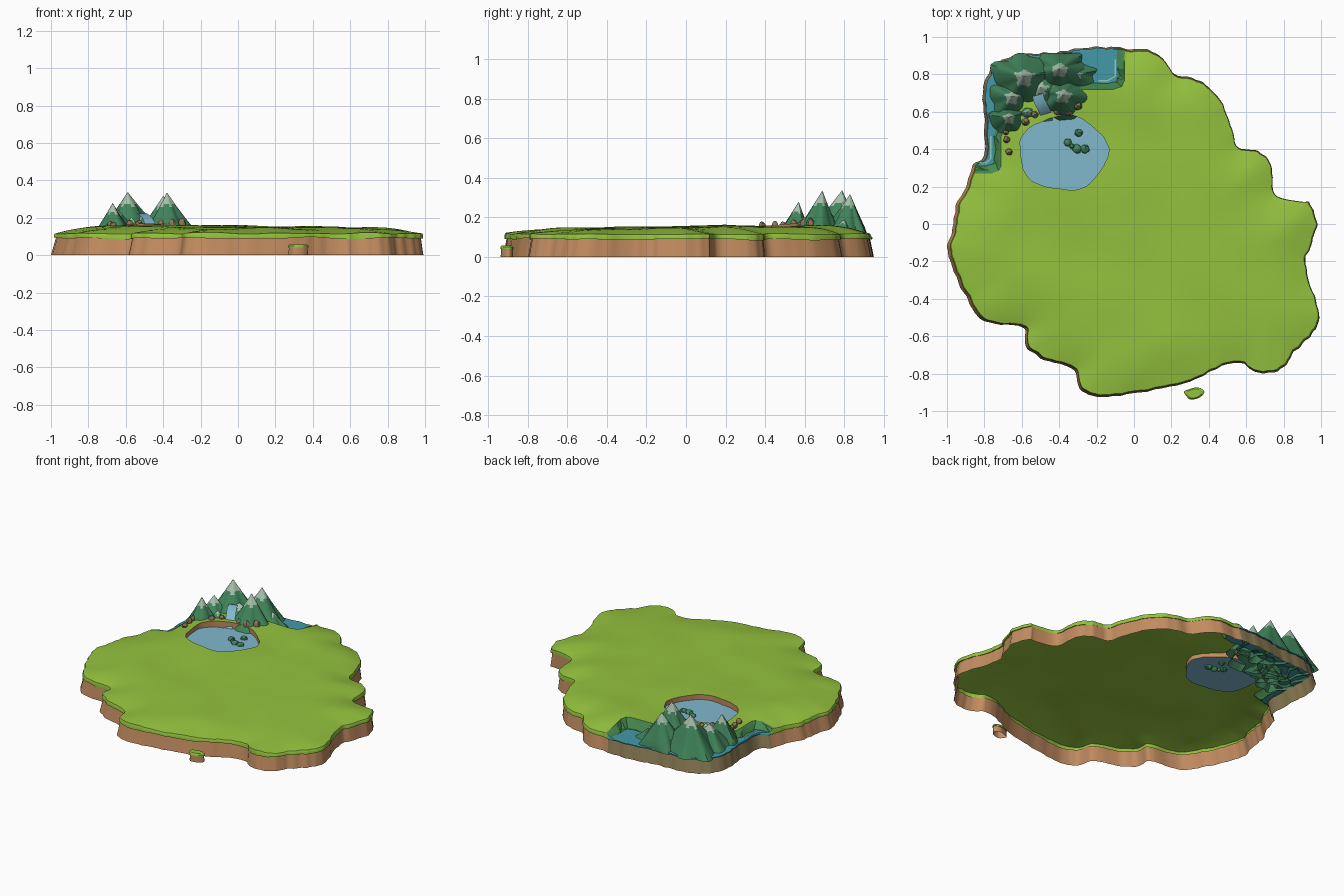
import bpy, bmesh, math, random
from mathutils import Vector, noise, kdtree, geometry

if "Cube" in bpy.data.objects:
    bpy.data.objects.remove(bpy.data.objects["Cube"])

random.seed(4)

def mat(name, r, g, b):
    m = bpy.data.materials.new(name)
    lin = [((c / 255 + 0.055) / 1.055) ** 2.4 for c in (r, g, b)]
    m.diffuse_color = (*lin, 1)
    m.use_nodes = True
    m.node_tree.nodes["Principled BSDF"].inputs["Base Color"].default_value = m.diffuse_color
    return m

GRASS = mat("grass green", 148, 194, 62)
EARTH = mat("earth brown", 194, 140, 96)
WET = mat("wet earth", 140, 124, 84)
LAKE = mat("lake blue", 128, 184, 206)
SEA = mat("sea teal", 66, 152, 168)
BANK = mat("bank green", 72, 138, 78)
HILL = mat("mountain green", 64, 132, 90)
SNOW = mat("peak grey", 168, 194, 172)
ROCK = mat("rock brown", 134, 118, 84)
FOAM = mat("foam pale", 150, 202, 176)

def make(name, verts, faces, mats, idx=None, smooth=40):
    me = bpy.data.meshes.new(name)
    me.from_pydata([tuple(v) for v in verts], [], faces)
    for m in mats:
        me.materials.append(m)
    if idx:
        me.polygons.foreach_set("material_index", idx)
    bm = bmesh.new()
    bm.from_mesh(me)
    bmesh.ops.delete(bm, geom=[v for v in bm.verts if not v.link_faces], context='VERTS')
    bmesh.ops.recalc_face_normals(bm, faces=bm.faces)
    bm.to_mesh(me)
    bm.free()
    ob = bpy.data.objects.new(name, me)
    bpy.context.collection.objects.link(ob)
    bpy.ops.object.select_all(action='DESELECT')
    ob.select_set(True)
    bpy.context.view_layer.objects.active = ob
    if smooth:
        bpy.ops.object.shade_smooth_by_angle(angle=math.radians(smooth))
    return ob

def loft(name, rows, mats, rule=None, cap=False, smooth=40):
    # closed rings of equal length joined into a skin
    n = len(rows[0])
    verts = [v for r in rows for v in r]
    faces, idx = [], []
    for k in range(len(rows) - 1):
        for i in range(n):
            j = (i + 1) % n
            faces.append((k * n + i, k * n + j, k * n + n + j, k * n + n + i))
            idx.append(rule(k, i) if rule else 0)
    if cap:
        faces.append(tuple(range(len(verts) - n, len(verts))))
        idx.append(len(mats) - 1)
    return make(name, verts, faces, mats, idx, smooth)

def ribbon(name, pts, width, m):
    verts = []
    for i, p in enumerate(pts):
        t = Vector(pts[min(i + 1, len(pts) - 1)]) - Vector(pts[max(i - 1, 0)])
        s = Vector((-t.y, t.x, 0)).normalized() * width / 2
        verts += [Vector(p) + s, Vector(p) - s]
    return make(name, verts, [(2*i, 2*i+1, 2*i+3, 2*i+2) for i in range(len(pts) - 1)], [m])

def inside(p, poly):
    c = False
    for i in range(len(poly)):
        a, b = poly[i - 1], poly[i]
        if (a[1] > p[1]) != (b[1] > p[1]) and p[0] < (b[0]-a[0]) * (p[1]-a[1]) / (b[1]-a[1]) + a[0]:
            c = not c
    return c

def n2(p, f, s=0):
    return noise.noise(Vector((p[0] * f, p[1] * f, s)))

# island coastline, smoothed and crinkled
COAST = [(.94,.11),(.975,0),(.94,-.13),(.915,-.2),(.94,-.32),(.99,-.48),(.95,-.59),(.865,-.67),(.81,-.76),
    (.7,-.8),(.62,-.775),(.57,-.74),(.43,-.775),(.3,-.845),(.03,-.9),(-.19,-.925),(-.29,-.88),(-.33,-.775),
    (-.5,-.72),(-.58,-.64),(-.6,-.55),(-.8,-.52),(-.9,-.39),(-.98,-.21),(-.995,-.11),(-.965,0),(-.95,.11),
    (-.89,.21),(-.86,.32),(-.8,.37),(-.8,.56),(-.81,.7),(-.77,.82),(-.64,.9),(-.45,.915),(-.235,.945),
    (-.05,.94),(.085,.925),(.165,.87),(.22,.8),(.35,.765),(.46,.66),(.52,.51),(.555,.41),(.66,.39),
    (.73,.32),(.755,.16),(.89,.12)]
O = []
for i in range(len(COAST)):
    a, b, c, d = (Vector(COAST[(i + k) % len(COAST)]) for k in (-1, 0, 1, 2))
    for s in range(7):
        t = s / 7
        p = 0.5 * (2*b + (c-a)*t + (2*a-5*b+4*c-d)*t*t + (3*b-a-3*c+d)*t**3)
        O.append(p * (1 + 0.012 * n2(p, 22)))
G = [p * 0.986 + Vector((0.007, 0)) for p in O]
kd = kdtree.KDTree(len(G))
for i, p in enumerate(G):
    kd.insert((p.x, p.y, 0), i)
kd.balance()

# sea inlet (inner edge) and its bank (outer edge)
INLET = [(-.09,1.1),(-.09,.78),(-.105,.76),(-.14,.75),(-.27,.76),(-.6,.7),(-.72,.55),(-.75,.47),(-.75,.34),
         (-.76,.32),(-.79,.31),(-1.1,.32),(-1.1,1.1)]
SHORE = [(-.05,1.1),(-.05,.77),(-.065,.735),(-.11,.72),(-.27,.72),(-.58,.66),(-.68,.53),(-.71,.47),(-.71,.31),
         (-.725,.285),(-.76,.27),(-1.1,.27),(-1.1,1.1)]
MID = [((a[0]+b[0])/2, (a[1]+b[1])/2) for a, b in zip(INLET, SHORE)]
LC = Vector((-.378, .38))
POND = []
for i in range(72):
    a = i * math.tau / 72
    r = 1 + 0.035 * math.sin(5*a + 1) + 0.03 * n2((math.cos(a), math.sin(a)), 5)
    POND.append(LC + Vector((.235 * r * math.cos(a), .198 * r * math.sin(a))))

def height(p):
    if inside(p, MID):
        return 0.1
    f = min(kd.find((p[0], p[1], 0))[2] / 0.3, 1)
    edge = 0.116 + 0.008 * n2(p, 5, 3)
    top = 0.152 + 0.014 * p[1] - 0.005 * p[0] + 0.011 * n2(p, 3.2, 7)
    return edge + (top - edge) * (1 - (1 - f) ** 2.5)

# triangulated land sheet: coast, inlet, shore and pond are constraint loops
pts, edges = [], []
for loop in (G, POND, INLET, SHORE):
    s, n = len(pts), len(loop)
    pts += [Vector(p) for p in loop]
    edges += [(s + i, s + (i + 1) % n) for i in range(n)]
for i in range(-28, 29):
    for j in range(-28, 29):
        p = Vector((i + (j % 2) * 0.5, j)) * 0.036
        q = (p - LC)
        if kd.find((p.x, p.y, 0))[2] > 0.022 and abs(math.hypot(q.x / .235, q.y / .198) - 1) > 0.09:
            pts.append(p)
res = geometry.delaunay_2d_cdt(pts, edges, [], 0, 1e-5)
V = [Vector((p.x, p.y, height(p))) for p in res[0]]
parts = {"grass": [], "bank": [], "sea": []}
for f in res[2]:
    c = sum((V[i] for i in f), Vector()) / len(f)
    if not inside(c, G) or inside(c, POND):
        continue
    key = "sea" if inside(c, INLET) else "bank" if inside(c, SHORE) else "grass"
    parts[key].append(tuple(f))
make("grass_top", V, parts["grass"], [GRASS])
make("inlet_bank", V, parts["bank"], [BANK])
make("inlet_water", V, parts["sea"], [SEA])

# open earth cliff and the overhanging turf lip
wet = [1 if inside(p, MID) else 0 for p in G]
H = [height(p) for p in G]
rim = [min(0.094 + 0.012 * n2(p, 4, 9), h - 0.006) for p, h in zip(G, H)]
def ring(src, k, zs):
    return [(p.x * k, p.y * k, z) for p, z in zip(src, zs)]
low = ring(G, .993, rim)
loft("cliff", [ring(O, 1, [0] * len(O)), low], [EARTH, WET], lambda k, i: wet[i])
loft("turf_lip", [low, ring(G, 1.006, [z - .004 for z in rim]),
                  ring(G, 1.006, [(z + h) / 2 for z, h in zip(rim, H)]), ring(G, 1, H)],
     [GRASS, SEA], lambda k, i: wet[i])

# pond with earth bank
WZ = 0.126
shore = [(p.x, p.y, height(p)) for p in POND]
water = [(p.x, p.y, WZ) for p in POND]
loft("pond_bank", [shore, water], [EARTH])
make("pond_water", water, [tuple(range(72))], [LAKE], smooth=0)

# foam lines along the inlet
ribbon("foam_right", [(-.1,.88,.104),(-.1,.79,.104),(-.14,.767,.104),(-.19,.767,.104)], .008, FOAM)
ribbon("foam_left", [(-.765,.47,.104),(-.765,.35,.104),(-.79,.326,.104),(-.83,.33,.104)], .008, FOAM)

# ridged mountains with pale tips
def mountain(name, x, y, top, R, ph):
    base, rows, n = 0.088, [], 40
    for t in (1, .85, .7, .55, .42, .3, .24, .16, .08, .01):
        row = []
        for i in range(n):
            a = i * math.tau / n
            r = R * t * (1 + t ** .5 * (.1 * math.sin(5*a + ph) + .06 * math.sin(8*a + 2*ph)) + .06 * math.sin(3*a + ph))
            dx, dy = r * math.cos(a), r * math.sin(a)
            row.append((max(x + dx * (.85 if dx < 0 else 1), -.78), min(y + dy * (.6 if dy > 0 else 1), .915),
                        base + (top - base) * (1 - t) ** 1.08))
        rows.append(row)
    tip = 6 if top > .23 else 7
    loft(name, rows, [HILL, SNOW], lambda k, i: int(k >= tip - (i % 8 < 3)), True, 35)

for i, (x, y, top, R) in enumerate([(-.59,.79,.338,.2), (-.38,.69,.336,.165), (-.4,.83,.318,.17),
                                    (-.67,.57,.28,.125), (-.655,.68,.255,.15), (-.5,.73,.225,.2),
                                    (-.57,.6,.205,.1), (-.3,.8,.19,.11)]):
    mountain(f"mountain_{i + 1}", x, y, top, R, i * 1.7)

# waterfall into the pond
ribbon("waterfall", [(-.515,.69,.222),(-.505,.655,.217),(-.485,.62,.2),(-.47,.585,.165),(-.465,.55,.128)], .06, LAKE)

# rocks and pond bushes
def lump(name, x, y, z, r, h, m):
    bm = bmesh.new()
    bmesh.ops.create_icosphere(bm, subdivisions=2, radius=1)
    for v in bm.verts:
        k = 1 + 0.25 * noise.noise(v.co * 1.7 + Vector((x * 40, y * 40, 0)))
        v.co = Vector((x + v.co.x * r * k, y + v.co.y * r * k, z + v.co.z * h * k))
    vs, fs = [v.co.copy() for v in bm.verts], [tuple(v.index for v in f.verts) for f in bm.faces]
    bm.free()
    make(name, vs, fs, [m], smooth=30)

for i, (x, y, r, h) in enumerate([(-.3,.63,.022,.04), (-.35,.6,.024,.035), (-.33,.655,.02,.045), (-.68,.45,.018,.022),
                                  (-.668,.385,.018,.02), (-.58,.545,.022,.03), (-.53,.585,.02,.03),
                                  (-.41,.6,.02,.03), (-.685,.49,.015,.02)]):
    lump(f"rock_{i + 1}", x, y, .158, r, h, ROCK)
for i, (x, y, r) in enumerate([(-.355,.435,.021), (-.295,.488,.021), (-.305,.402,.025), (-.262,.402,.024), (-.33,.415,.014)]):
    lump(f"pond_bush_{i + 1}", x, y, WZ, r, .02, HILL)

# islet off the front coast
def islet(k, z, dy=0):
    return [(.322 + k * (.05 + .006 * math.sin(3*a)) * math.cos(a), -.906 + dy + k * (.03 + .005 * math.sin(2*a)) * math.sin(a), z)
            for a in (i * math.tau / 28 for i in range(28))]
loft("islet_cliff", [islet(1, 0), islet(.95, .04)], [EARTH])
loft("islet_turf", [islet(.95, .04), islet(1.04, .04), islet(1.03, .05), islet(.8, .058)], [GRASS], cap=True)
